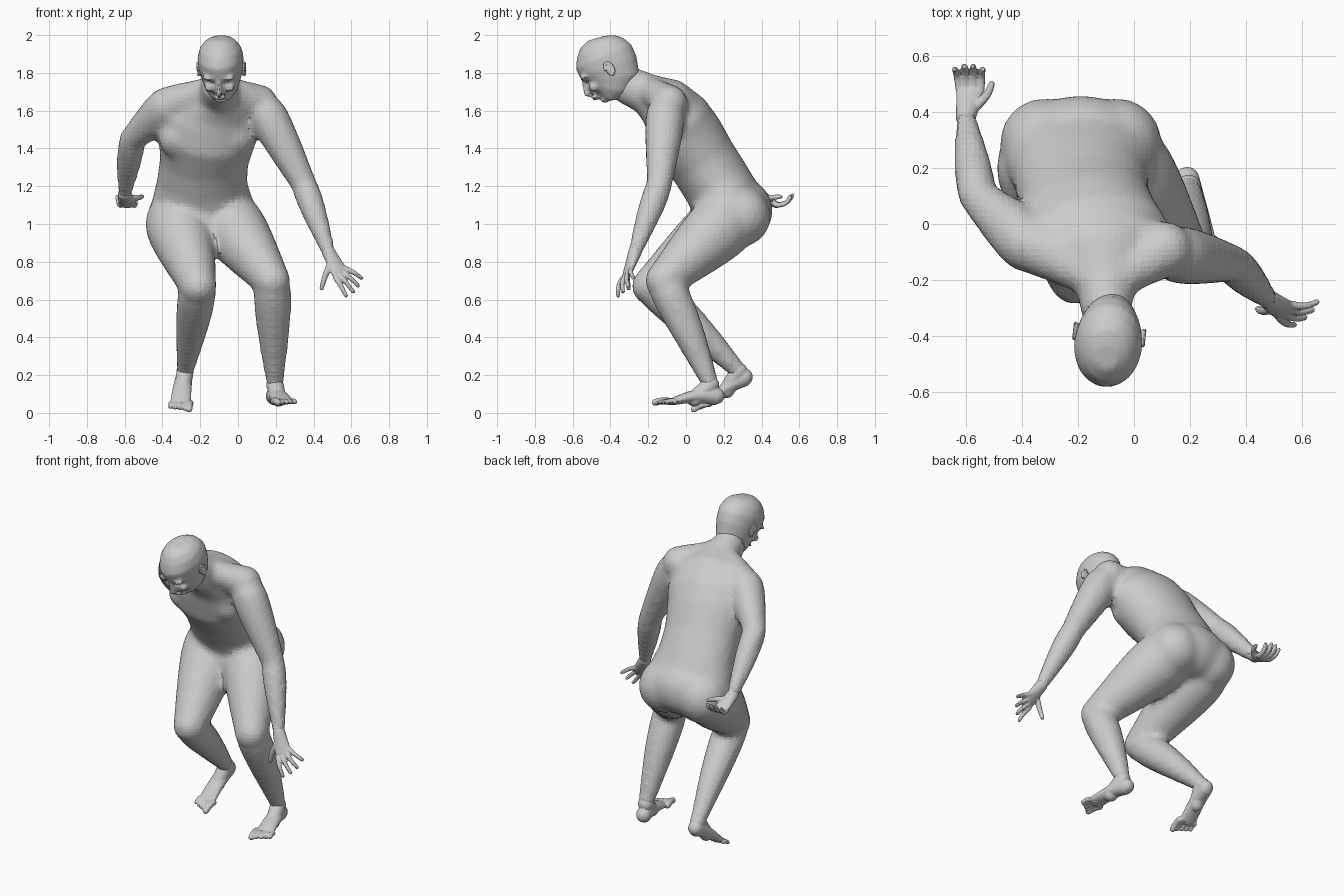
import bpy, bmesh, math
from mathutils import Vector, Matrix

cube = bpy.data.objects.get("Cube")
if cube:
    bpy.data.objects.remove(cube)

grey = (0.6, 0.6, 0.6, 1)
skin = bpy.data.materials.new("grey_skin")
skin.use_nodes = True
skin.diffuse_color = grey
skin.node_tree.nodes["Principled BSDF"].inputs["Base Color"].default_value = grey


def loft(bm, stations, across=(1, 0, 0), sides=20):
    """Skin ellipses given as (centre, half width, half depth)."""
    rings = []
    for i, (centre, width, depth) in enumerate(stations):
        before = stations[max(i - 1, 0)][0]
        after = stations[min(i + 1, len(stations) - 1)][0]
        along = (after - before).normalized()
        side = Vector(across)
        side = (side - along * side.dot(along)).normalized()
        up = along.cross(side)
        angles = [math.tau * k / sides for k in range(sides)]
        rings.append([bm.verts.new(centre + side * width * math.cos(a) + up * depth * math.sin(a))
                      for a in angles])
    for ring, following in zip(rings, rings[1:]):
        for k in range(sides):
            n = (k + 1) % sides
            bm.faces.new((ring[k], ring[n], following[n], following[k]))
    bm.faces.new(rings[0][::-1])
    bm.faces.new(rings[-1])


def ball(bm, centre, size, tilt=0):
    place = Matrix.Translation(centre) @ Matrix.Rotation(tilt, 4, 'X') @ Matrix.Diagonal((*size, 1))
    bmesh.ops.create_uvsphere(bm, u_segments=20, v_segments=14, radius=1, matrix=place)


def limb(bm, start, end, width, depth=None, muscle=0, bow=(0, 0, 0), across=(1, 0, 0)):
    """Tapering limb; muscle swells its upper part and bow bends its middle."""
    start, end, bow = Vector(start), Vector(end), Vector(bow)
    depth = depth or width
    count = 10
    stations = []
    for i in range(count + 1):
        t = i / count
        swell = muscle * math.sin(math.pi * t ** 0.6)
        stations.append((start.lerp(end, t) + bow * math.sin(math.pi * t),
                         width[0] + (width[1] - width[0]) * t + swell,
                         depth[0] + (depth[1] - depth[0]) * t + swell))
    loft(bm, stations, across)
    for centre, r in ((start, min(width[0], depth[0])), (end, min(width[1], depth[1]))):
        ball(bm, centre, (r, r, r))


def finish(name, bm, voxel, relax):
    """Fuse the overlapping pieces into one continuous skin."""
    bmesh.ops.recalc_face_normals(bm, faces=bm.faces)
    mesh = bpy.data.meshes.new(name)
    bm.to_mesh(mesh)
    bm.free()
    mesh.materials.append(skin)
    ob = bpy.data.objects.new(name, mesh)
    bpy.context.collection.objects.link(ob)
    fuse = ob.modifiers.new("fuse", 'REMESH')
    fuse.mode, fuse.voxel_size = 'VOXEL', voxel
    smooth = ob.modifiers.new("relax", 'SMOOTH')
    smooth.factor, smooth.iterations = 0.5, relax
    return ob


# Joints of the pose
right_shoulder, right_elbow, right_wrist = (-.38, -.07, 1.62), (-.56, .1, 1.45), (-.6, .38, 1.16)
left_shoulder, left_elbow, left_wrist = (.16, -.11, 1.57), (.35, -.14, 1.21), (.48, -.27, .85)
right_hip, right_knee, right_ankle = (-.32, .2, 1), (-.21, -.19, .67), (-.28, .28, .22)
left_hip, left_knee, left_ankle = (-.04, .2, 1), (.18, -.12, .7), (.195, .13, .15)

# Torso and neck, from crotch to skull
body = bmesh.new()
spine = [((-.18, .25, .96), .14, .12), ((-.19, .24, 1.08), .28, .19), ((-.19, .16, 1.22), .24, .185),
         ((-.18, .09, 1.33), .235, .185), ((-.165, 0, 1.46), .26, .2), ((-.14, -.05, 1.56), .27, .18),
         ((-.11, -.12, 1.64), .21, .15), ((-.1, -.21, 1.69), .11, .11), ((-.1, -.34, 1.75), .085, .1)]
loft(body, [(Vector(c), w, d) for c, w, d in spine], sides=28)
ball(body, (-.19, .29, 1.07), (.24, .17, .17))                       # seat
ball(body, (-.17, .13, 1), (.13, .1, .11))                           # groin
ball(body, (-.13, -.05, 1.63), (.24, .13, .11), -.4)                 # upper back
for s in (-1, 1):
    ball(body, (-.17 + s * .12, -.09, 1.44), (.13, .08, .11), .5)    # chest muscle
    ball(body, (-.19 + s * .13, .29, 1.04), (.16, .16, .16))         # buttock
    limb(body, (-.1 + s * .05, -.19, 1.71), (-.11 + s * .22, -.09, 1.64), (.07, .1))  # trapezius

# Arms and legs
for shoulder, elbow, wrist in ((right_shoulder, right_elbow, right_wrist), (left_shoulder, left_elbow, left_wrist)):
    limb(body, shoulder, elbow, (.104, .068), muscle=.006)
    limb(body, elbow, wrist, (.066, .038), muscle=.012)
for hip, knee, ankle in ((right_hip, right_knee, right_ankle), (left_hip, left_knee, left_ankle)):
    limb(body, hip, knee, (.172, .098), muscle=.012)
    limb(body, knee, ankle, (.09, .046), muscle=.02, bow=(0, .006, .004))
finish("body", body, .02, 8)

# Head, built level and then pitched forward and turned a little
head = bmesh.new()
skull = [(-.15, -.08, .05, .035), (-.11, -.045, .085, .105), (-.06, -.01, .105, .145), (0, 0, .118, .16),
         (.06, .005, .122, .162), (.11, .012, .108, .135), (.145, .015, .08, .1), (.165, .02, .04, .05)]
loft(head, [(Vector((0, y, z)), w, d) for z, y, w, d in skull], sides=24)
limb(head, (0, -.153, 0), (0, -.168, -.066), (.012, .019))           # nose
ball(head, (0, -.142, -.105), (.038, .018, .014))                    # lips
ball(head, (0, -.095, -.138), (.036, .03, .02))                      # chin
for s in (-1, 1):
    ball(head, (s * .045, -.136, .014), (.045, .022, .014))          # brow
    ball(head, (s * .05, -.115, -.055), (.034, .03, .024))           # cheek

# Ears: a curled rim around a thin shell
ears = bmesh.new()
for s in (-1, 1):
    ball(ears, (s * .116, .01, -.02), (.014, .022, .036))
    curl = [k * math.pi / 8 - 2 for k in range(14)]
    rim = [Vector((s * .124, .01 + .023 * math.cos(a), .036 * math.sin(a) - .015)) for a in curl]
    loft(ears, [(p, .008, .008) for p in rim], sides=8)

pose = Matrix.Rotation(math.radians(-6), 4, 'Z') @ Matrix.Rotation(math.radians(30), 4, 'X')
for ob in (finish("head", head, .012, 4), finish("ears", ears, .006, 2)):
    ob.matrix_world = Matrix.Translation((-.09, -.41, 1.83)) @ pose


def hand(name, wrist, knuckle, across, reach, splay, arch, thumb):
    """Flat palm, four fingers fanned along the across direction, and a thumb."""
    bm = bmesh.new()
    wrist, knuckle, across, reach, arch = (Vector(v) for v in (wrist, knuckle, across, reach, arch))
    limb(bm, wrist, knuckle, (.036, .05), (.036, .017), across=across)
    for i in range(4):
        s = i / 1.5 - 1
        base = knuckle + across * s * .75
        tip = base + reach * (1.05 - .15 * s * s) + across * s * splay
        limb(bm, base, tip, (.015, .011), bow=arch)
    root = wrist.lerp(knuckle, .4) - across * .6
    limb(bm, root, thumb, (.018, .012), bow=-across * .2)
    finish(name, bm, .006, 3)


hand("left_hand", left_wrist, (.54, -.31, .74), (.03, .03, .035), (.08, -.01, -.08), .6, (0, -.01, .005),
     (.443, -.303, .66))
hand("right_hand", right_wrist, (-.585, .48, 1.1), (-.05, 0, 0), (-.005, .08, .05), .25, (0, .01, -.012),
     (-.508, .5, 1.145))


def foot(name, heel, toe, spread, reach, ankle):
    """Arched foot wedge with five toes, the big one first along spread."""
    bm = bmesh.new()
    heel, toe, spread, reach = (Vector(v) for v in (heel, toe, spread, reach))
    limb(bm, heel, toe, (.044, .056), (.05, .02), bow=(0, 0, .012))
    limb(bm, ankle, heel.lerp(toe, .5), (.046, .042))
    for i in range(5):
        base = toe + spread * (i / 2 - 1)
        r = .0135 if i else .02
        limb(bm, base, base + reach * (1 - .1 * i), (r, r * .9), bow=(0, 0, .006))
    finish(name, bm, .006, 3)


foot("left_foot", (.19, .16, .09), (.24, -.07, .06), (.05, .014, 0), (.02, -.08, -.005), left_ankle)
foot("right_foot", (-.285, .31, .19), (-.305, .12, .05), (-.05, .008, 0), (-.004, -.07, -.03), right_ankle)
